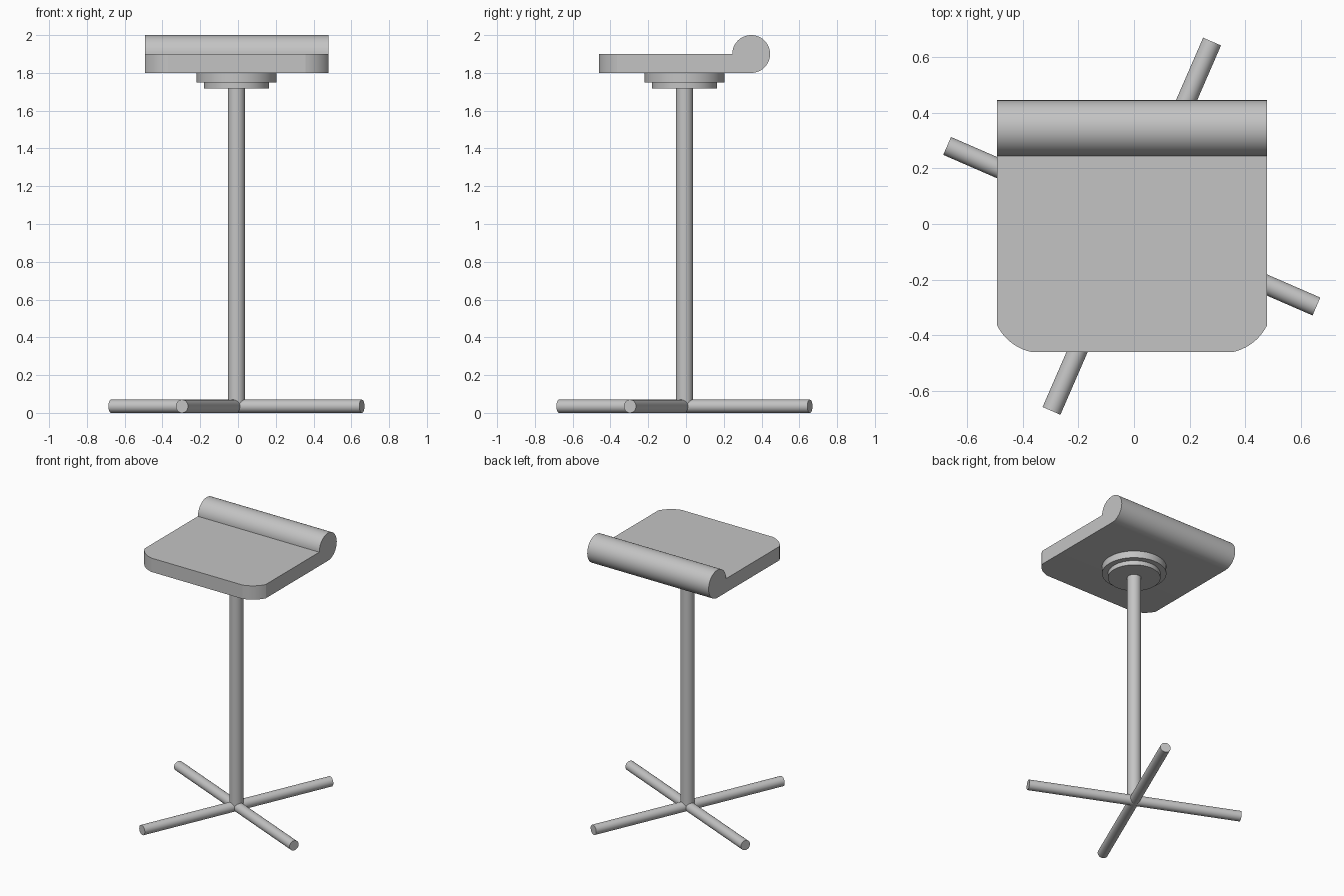
import bpy, bmesh
from math import pi, sin, cos, sqrt, atan2, radians
from mathutils import Vector

cube = bpy.data.objects.get("Cube")
if cube:
    bpy.data.objects.remove(cube)

grey = bpy.data.materials.new("plain_grey")
grey.use_nodes = True
colour = (0.55, 0.55, 0.55, 1)
grey.diffuse_color = colour
grey.node_tree.nodes["Principled BSDF"].inputs["Base Color"].default_value = colour

CX = CY = -0.008          # stem axis
LEG_R = 0.035


def activate(ob):
    bpy.ops.object.select_all(action='DESELECT')
    ob.select_set(True)
    bpy.context.view_layer.objects.active = ob


def rod(name, start, end, radius, sides=48):
    """Smooth cylinder between two points."""
    a, b = Vector(start), Vector(end)
    bpy.ops.mesh.primitive_cylinder_add(vertices=sides, radius=radius,
                                        depth=(b - a).length, location=(a + b) / 2)
    ob = bpy.context.object
    ob.name = name
    ob.rotation_euler = (b - a).to_track_quat('Z', 'Y').to_euler()
    ob.data.materials.append(grey)
    bpy.ops.object.shade_smooth_by_angle(angle=radians(30))
    return ob


def prism(name, points, offset):
    """Extrude a closed outline of 3D points along an offset."""
    bm = bmesh.new()
    face = bm.faces.new([bm.verts.new(p) for p in points])
    top = bmesh.ops.extrude_face_region(bm, geom=[face])["geom"]
    bmesh.ops.translate(bm, vec=offset,
                        verts=[v for v in top if isinstance(v, bmesh.types.BMVert)])
    bmesh.ops.recalc_face_normals(bm, faces=bm.faces)
    mesh = bpy.data.meshes.new(name)
    bm.to_mesh(mesh)
    bm.free()
    mesh.materials.append(grey)
    ob = bpy.data.objects.new(name, mesh)
    bpy.context.collection.objects.link(ob)
    return ob


def bulge(p, q, radius, steps=10):
    """Counter-clockwise arc from p to q."""
    p, q = Vector(p), Vector(q)
    d = q - p
    n = Vector((-d.y, d.x)).normalized()
    c = (p + q) / 2 + n * sqrt(radius ** 2 - d.length_squared / 4)
    a0 = atan2(p.y - c.y, p.x - c.x)
    a1 = atan2(q.y - c.y, q.x - c.x)
    return [(c.x + radius * cos(a0 + (a1 - a0) * i / steps),
             c.y + radius * sin(a0 + (a1 - a0) * i / steps)) for i in range(steps + 1)]


# Seat: side profile with a rolled back edge, trimmed to the plan outline
roll_y, roll_z, roll_r = 0.345, 1.9, 0.1
side = [(-0.6, 1.8)]
side += [(roll_y + roll_r * cos(a), roll_z + roll_r * sin(a))
         for a in (-pi / 2 + 1.5 * pi * i / 48 for i in range(49))]
side.append((-0.6, 1.9))
seat = prism("seat", [(-0.7, y, z) for y, z in side], (1.4, 0, 0))

left, right, front = -0.492, 0.478, -0.46
plan = bulge((left, -0.365), (-0.37, front), 0.18)
plan += bulge((0.357, front), (right, -0.365), 0.18)
plan += [(right, 0.6), (left, 0.6)]
trim = prism("seat_trim", [(x, y, 1.5) for x, y in plan], (0, 0, 0.8))
trim.hide_render = True

activate(seat)
mod = seat.modifiers.new("trim", 'BOOLEAN')
mod.operation = 'INTERSECT'
mod.solver = 'EXACT'
mod.object = trim
bpy.ops.object.modifier_apply(modifier=mod.name)
bpy.data.objects.remove(trim)
bpy.ops.object.shade_smooth_by_angle(angle=radians(15))

# Stepped mounting plates under the seat
rod("upper_mount_plate", (CX, CY, 1.75), (CX, CY, 1.8), 0.211, 64)
rod("lower_mount_plate", (CX, CY, 1.718), (CX, CY, 1.75), 0.172, 64)

# Central stem
rod("stem", (CX, CY, LEG_R), (CX, CY, 1.718), 0.046)

# Four radial feet
for i, name in enumerate(("back_leg", "right_leg", "front_leg", "left_leg")):
    a = radians(66.5 + 90 * i)
    rod(name, (CX, CY, LEG_R),
        (CX + 0.724 * cos(a), CY + 0.724 * sin(a), LEG_R), LEG_R, 32)
